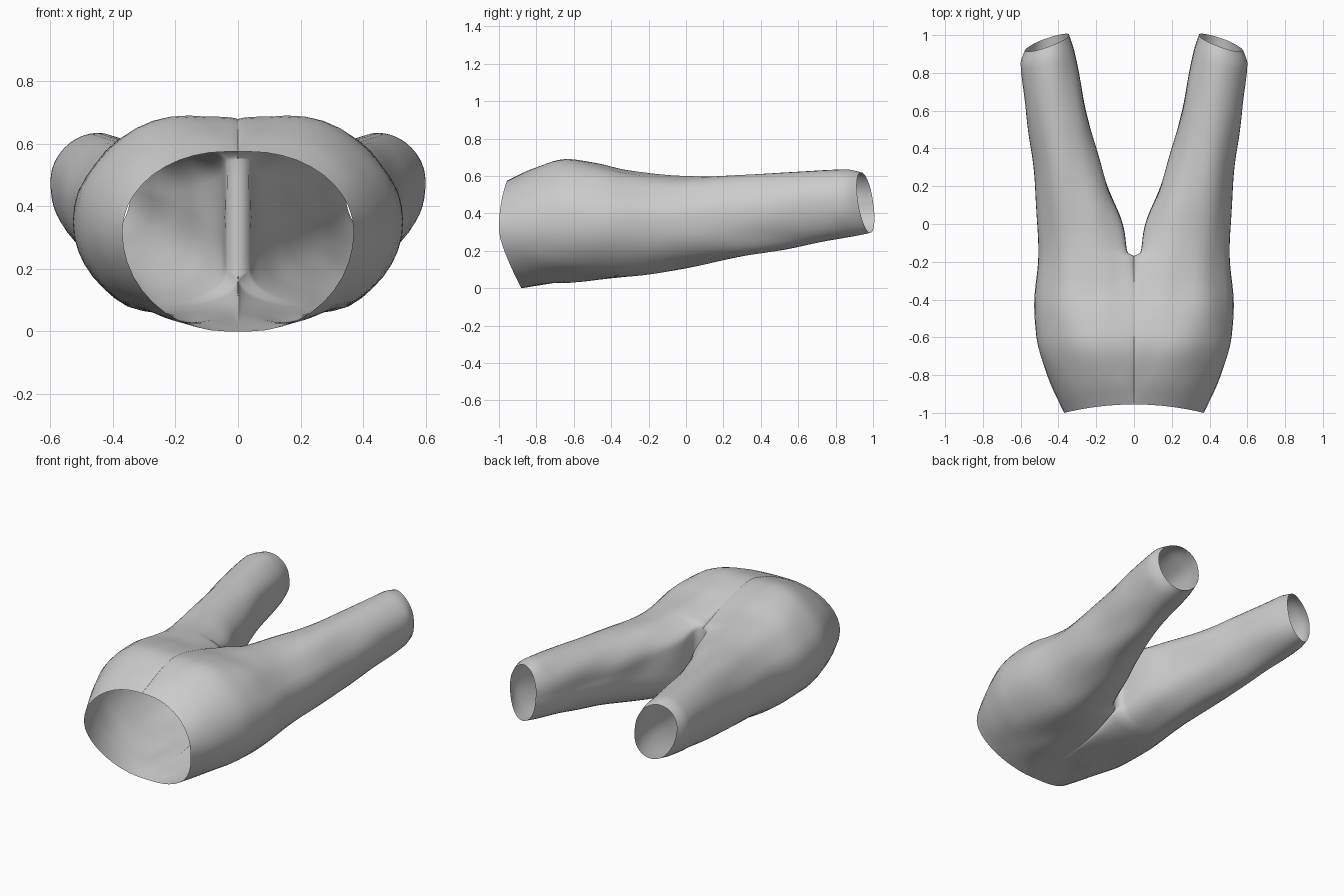
import bpy, bmesh, math
from mathutils import Vector, noise

cube = bpy.data.objects.get("Cube")
if cube:
    bpy.data.objects.remove(cube)

CROTCH = -0.17   # where the body divides into legs
ARC = 10         # segments per quarter of a section
WALL = 6         # segments up the inner leg between the seams

# Section measurements along the length: (y, value)
OUTER = [(-1, .37), (-.8, .46), (-.6, .515), (-.42, .525), (-.15, .505),
         (.2, .525), (.6, .575), (.88, .598), (.96, .575)]
INNER = [(CROTCH, 0), (-.15, .035), (-.05, .05), (0, .062), (.2, .14),
         (.6, .255), (.88, .315), (.96, .345)]
TOP = [(-1, .575), (-.85, .64), (-.65, .69), (-.5, .67), (-.3, .625),
       (0, .597), (.4, .61), (.88, .64), (.96, .622)]
BOTTOM = [(-1, 0), (-.8, .025), (-.6, .04), (-.3, .055), (0, .11),
          (.4, .185), (.88, .28), (.96, .3)]
MIDDLE = [(-1, .32), (-.5, .35), (0, .37), (.4, .42), (.96, .465)]
CREST = [(-1, .04), (-.65, .16), (CROTCH, .25), (0, .285), (.4, .375),
         (.88, .455), (.96, .46)]
SEAM_TOP = [(-1, .575), (-.65, .678), (-.4, .635), (CROTCH, .55), (0, .49),
            (.4, .45), (.96, .48)]
SEAM_BOTTOM = [(-1, 0), (-.6, .05), (-.4, .08), (CROTCH, .18), (0, .3),
               (.4, .39), (.96, .45)]


def sample(keys, y):
    """Smooth interpolation through the keys, without overshoot."""
    if y <= keys[0][0]:
        return keys[0][1]
    if y >= keys[-1][0]:
        return keys[-1][1]
    slopes = [(b[1] - a[1]) / (b[0] - a[0]) for a, b in zip(keys, keys[1:])]

    def tangent(i):
        if i == 0 or i == len(slopes):
            return slopes[min(i, len(slopes) - 1)]
        p, q = slopes[i - 1], slopes[i]
        return 2 * p * q / (p + q) if p * q > 0 else 0

    i = next(k for k in range(len(slopes)) if y <= keys[k + 1][0])
    (y0, v0), (y1, v1) = keys[i], keys[i + 1]
    h = y1 - y0
    t = (y - y0) / h
    blend = t * t * (3 - 2 * t)
    return (v0 + (v1 - v0) * blend + h * t * (1 - t)
            * ((1 - t) * tangent(i) - t * tangent(i + 1)))


def quarter(corner, side, flat):
    """Quarter ellipse from the flat point (crest) to the side point."""
    cx, cz = corner
    points = []
    for k in range(ARC + 1):
        a = k / ARC * math.pi / 2
        points.append((cx + (side - cx) * math.sin(a), cz + (flat - cz) * math.cos(a)))
    return points


def section(y):
    """Outline from the top seam round the outside, and up the inner leg."""
    outer, inner, crest = sample(OUTER, y), sample(INNER, y), sample(CREST, y)
    top, bottom, mid = sample(TOP, y), sample(BOTTOM, y), sample(MIDDLE, y)
    high, low = sample(SEAM_TOP, y), sample(SEAM_BOTTOM, y)
    outline = quarter((crest, high), inner, top)[::-1]
    outline += quarter((crest, mid), outer, top)[1:]
    outline += quarter((crest, mid), outer, bottom)[::-1][1:]
    outline += quarter((crest, low), inner, bottom)[1:]
    if y >= CROTCH:
        for k in range(1, WALL):
            outline.append((inner, low + (high - low) * k / WALL))
    return outline


def place(x, y, z):
    """Slant the waist and leg openings and add soft cloth folds."""
    waist = min(1, max(0, (-.4 - y) / .6))
    lower = max(0, (.3 - z) / .3) ** 1.3
    dip = max(0, 1 - (x / .37) ** 2) if z > .32 else 0
    cuff = max(0, (y - .6) / .36) ** 2
    shift = waist * (.12 * lower + .045 * dip)
    shift -= cuff * (.35 * (x - .46) + .15 * (z - .46))
    fold = noise.noise(Vector((x * 7, y * 2.5, z * 7)))
    fold *= .012 * min(1, x / .12) * min(1, max(0, (y + 1) * 3))
    direction = Vector((x - sample(CREST, y), 0, z - sample(MIDDLE, y)))
    if direction.length:
        direction.normalize()
    p = Vector((x, y + shift, z)) + direction * fold
    p.x = max(0, p.x) if x > 1e-5 else 0
    p.z = max(0, p.z)
    return p


def build_half():
    bm = bmesh.new()
    body = [-1 + (CROTCH + 1) * k / 22 for k in range(23)]
    body[-1] = CROTCH
    leg = [CROTCH + (.96 - CROTCH) * (k / 36) ** 1.15 for k in range(1, 37)]
    rings = []
    for y in body + leg:
        rings.append([bm.verts.new(place(x, y, z)) for x, z in section(y)])
    for i, (a, b) in enumerate(zip(rings, rings[1:])):
        closed = i >= len(body) - 1
        count = len(b) if closed else 4 * ARC
        for k in range(count):
            n = (k + 1) % len(b) if closed else k + 1
            bm.faces.new((a[k], a[n], b[n], b[k]))
    mesh = bpy.data.meshes.new("trousers")
    bm.to_mesh(mesh)
    bm.free()
    return mesh


# Trousers: one open cloth shell, mirrored across the centre seam
trousers = bpy.data.objects.new("trousers", build_half())
bpy.context.collection.objects.link(trousers)
mirror = trousers.modifiers.new("other_half", 'MIRROR')
mirror.merge_threshold = .0005

for ob in bpy.context.selected_objects:
    ob.select_set(False)
trousers.select_set(True)
bpy.context.view_layer.objects.active = trousers
bpy.ops.object.shade_smooth_by_angle(angle=math.radians(50))
